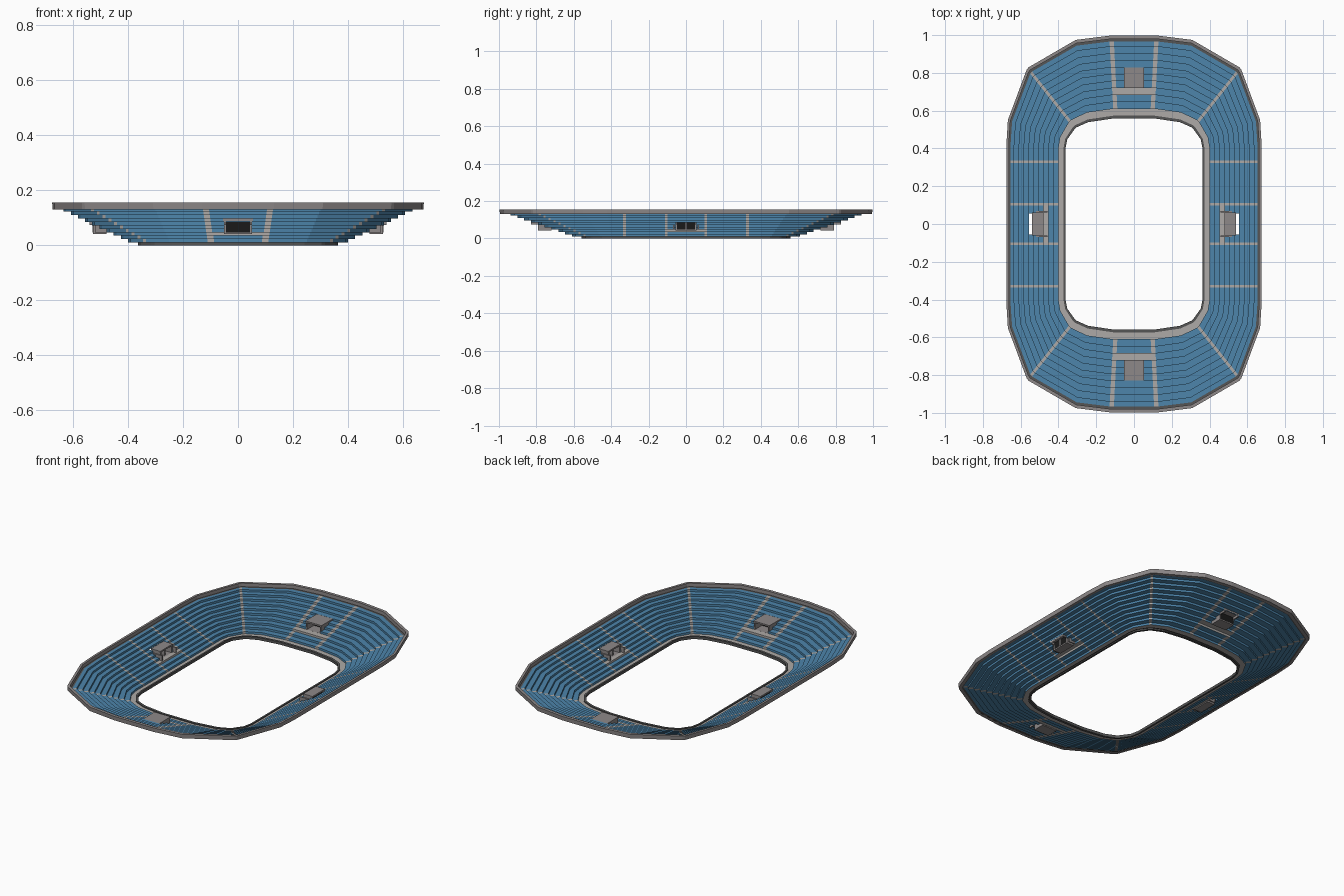
import bpy, bmesh
from mathutils import Vector, Matrix
from math import radians

if "Cube" in bpy.data.objects:
    bpy.data.objects.remove(bpy.data.objects["Cube"])


def material(name, rgb):
    m = bpy.data.materials.new(name)
    m.diffuse_color = (*rgb, 1)
    m.use_nodes = True
    m.node_tree.nodes["Principled BSDF"].inputs["Base Color"].default_value = m.diffuse_color
    return m


BLUE = material("seat_blue", (0.075, 0.235, 0.41))
LIGHT = material("concrete_light", (0.42, 0.40, 0.385))
MID = material("concrete_mid", (0.27, 0.25, 0.25))
DARK = material("concrete_dark", (0.09, 0.09, 0.09))
BLACK = material("opening_black", (0.01, 0.01, 0.01))

# One quarter of the plan: inner x, y, outer x, y and the kind of segment that follows
# S = seats, A = aisle, P = seats beside a tunnel, H = tunnel
quarter = [
    (.40, .055, .66, .055, "P"), (.40, .098, .66, .098, "A"),
    (.40, .112, .66, .112, "S"), (.40, .322, .66, .322, "A"),
    (.40, .336, .66, .336, "S"), (.40, .40, .66, .42, "S"),
    (.39, .46, .652, .545, "S"), (.345, .538, .555, .803, "A"),
    (.334, .549, .545, .814, "S"), (.25, .59, .305, .953, "S"),
    (.11, .61, .13, .975, "A"), (.088, .61, .107, .975, "P"),
    (.048, .61, .048, .975, "H")]

# Mirror the quarter into a closed loop
stations, kinds = [], []
tags = [q[4] for q in quarter[:-1]]
for sx, sy, flip in ((1, 1, 0), (-1, 1, 1), (-1, -1, 0), (1, -1, 1)):
    pts = [(Vector((a * sx, b * sy)), Vector((c * sx, d * sy))) for a, b, c, d, _ in quarter]
    stations += pts[::-1] if flip else pts
    kinds += (tags[::-1] if flip else tags) + ["H"]

# Cross-section pieces: (t, z) start, (t, z) end, part, row
pieces = []


def run(part, row, *pts):
    for a, b in zip(pts, pts[1:]):
        pieces.append((a, b, part, row))


ROWS, Z0, RISE = 10, .010, .0125
run("pitch_wall", -1, (-.10, 0), (-.14, 0), (-.14, .016), (-.10, .016), (-.10, Z0))
run("walkway", -1, (-.10, Z0), (0, Z0))
for i in range(ROWS):
    z = Z0 + RISE * i
    end = (i + 1) / ROWS - (.025 if i == ROWS - 1 else 0)
    run("seat", i, (i / ROWS, z), (i / ROWS, z + RISE), (end, z + RISE))
run("gutter", -1, (.975, .135), (1.01, .135))
run("rim", -1, (1.01, .135), (1.01, .156), (1.06, .156), (1.055, .131), (1.0, .131))


def part_of(part, row, kind):
    if part != "seat":
        return part
    if kind == "H" and 3 <= row <= 5:
        return None
    if kind == "A" or (row == 2 and kind in "HP"):
        return "aisles"
    return "seat_rows"


# Sweep the cross-section round the loop, sorting faces into parts
meshes = {}
n = len(stations)
for k, kind in enumerate(kinds):
    pair = (stations[k], stations[(k + 1) % n])
    for a, b, part, row in pieces:
        name = part_of(part, row, kind)
        if name is None:
            continue
        bm = meshes.setdefault(name, bmesh.new())
        def at(s, p):
            return bm.verts.new((*s[0].lerp(s[1], p[0]), p[1]))
        bm.faces.new((at(pair[0], a), at(pair[0], b), at(pair[1], b), at(pair[1], a)))

colours = {"pitch_wall": DARK, "walkway": LIGHT, "seat_rows": BLUE,
           "aisles": LIGHT, "gutter": DARK, "rim": MID}


def finish(name, bm, mat):
    bmesh.ops.remove_doubles(bm, verts=bm.verts, dist=1e-5)
    me = bpy.data.meshes.new(name)
    bm.to_mesh(me)
    bm.free()
    me.materials.append(mat)
    ob = bpy.data.objects.new(name, me)
    bpy.context.collection.objects.link(ob)
    return ob


for name, bm in meshes.items():
    finish(name, bm, colours[name])


# Entrance tunnels: boxes given as (outward, lateral, z) ranges
def box(name, rot, d, w, z, mat):
    bm = bmesh.new()
    size = Matrix.Diagonal((d[1] - d[0], w[1] - w[0], z[1] - z[0], 1))
    mid = Matrix.Translation((sum(d) / 2, sum(w) / 2, sum(z) / 2))
    bmesh.ops.create_cube(bm, size=1, matrix=rot @ mid @ size)
    finish(name, bm, mat)


def tunnel(label, angle, d0, d_back, d1, hw, divided):
    rot = Matrix.Rotation(radians(angle), 4, "Z")
    box(label + "_roof", rot, (d0, d1), (-hw - .004, hw + .004), (.088, .097), MID)
    box(label + "_floor", rot, (d0, d_back), (-hw, hw), (.042, .0475), MID)
    box(label + "_back", rot, (d_back - .004, d_back), (-hw + .006, hw - .006), (.0475, .088), BLACK)
    for s in (-1, 1):
        w = sorted((s * hw, s * (hw - .007)))
        box(label + "_side_wall", rot, (d0, d_back), w, (.042, .088), MID)
        box(label + "_upper_wall", rot, (d_back, d1), w, (.074, .088), MID)
        if divided:
            w = sorted((s * (hw + .006), s * (hw + .013)))
            box(label + "_parapet", rot, (d0 - .02, d1 - .02), w, (.0475, .078), MID)
    if divided:
        box(label + "_divider", rot, (d0 + .01, d_back + .002), (-.004, .004), (.0475, .088), MID)


for angle in (0, 180):
    tunnel("side_tunnel", angle, .478, .527, .54, .056, True)
    tunnel("end_tunnel", angle + 90, .72, .79, .83, .05, False)
